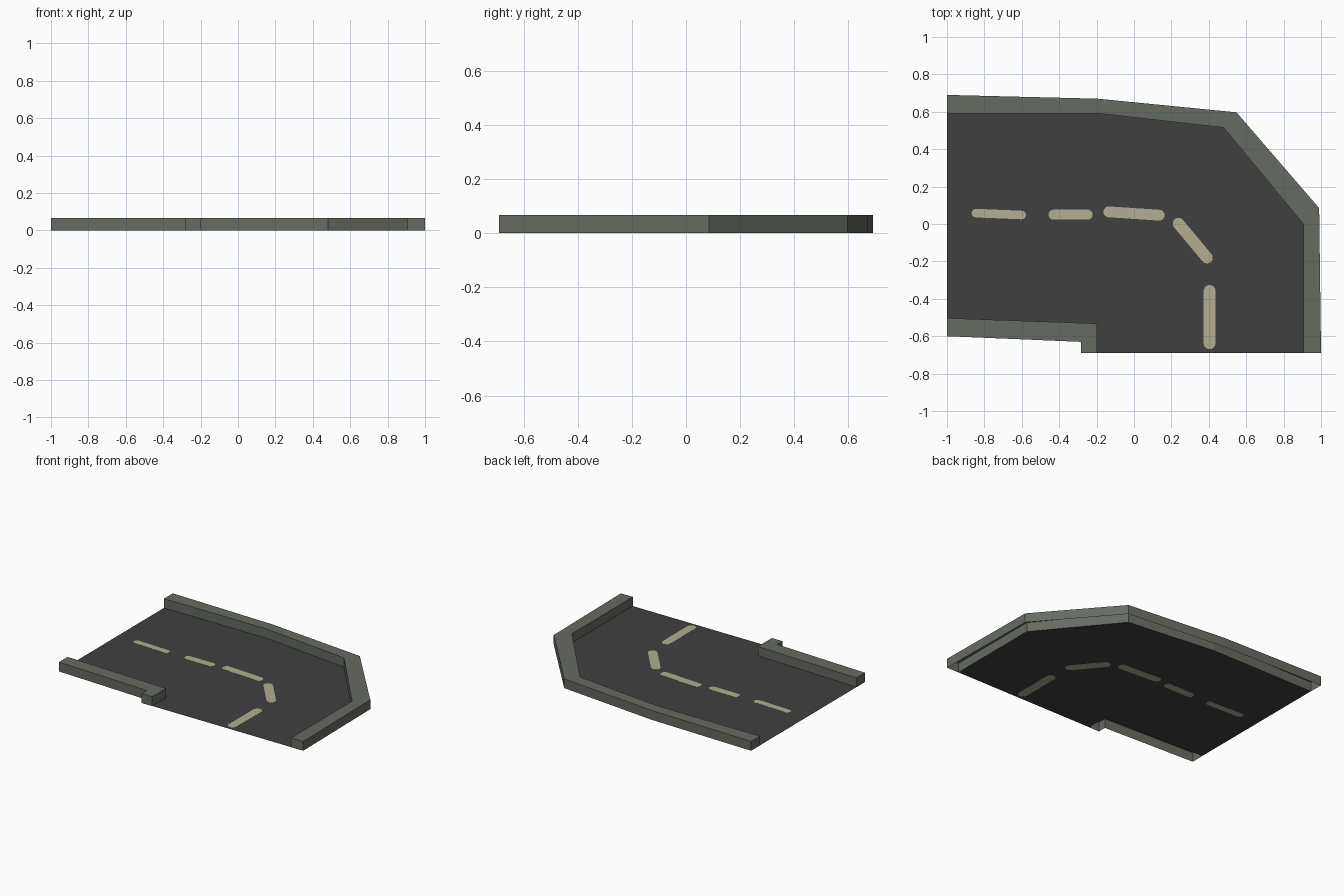
import bpy, bmesh, math
from mathutils import Vector

if "Cube" in bpy.data.objects:
    bpy.data.objects.remove(bpy.data.objects["Cube"])

H = 0.067       # kerb height
ROAD_Z = 0.001  # road sheet level


def material(name, rgb):
    m = bpy.data.materials.new(name)
    m.diffuse_color = (*rgb, 1)
    m.use_nodes = True
    m.node_tree.nodes["Principled BSDF"].inputs["Base Color"].default_value = m.diffuse_color
    return m


KERB = material("kerb grey green", (0.130, 0.147, 0.120))
ASPHALT = material("dark asphalt", (0.051, 0.051, 0.051))
PAINT = material("cream paint", (0.445, 0.423, 0.287))


def finish(name, bm, mat):
    me = bpy.data.meshes.new(name)
    bm.to_mesh(me)
    bm.free()
    me.materials.append(mat)
    ob = bpy.data.objects.new(name, me)
    bpy.context.collection.objects.link(ob)
    return ob


def kerb(name, right, left):
    """Hollow kerb, open below, between two edge paths of equal length."""
    bm = bmesh.new()
    tr, tl, br, bl = ([bm.verts.new((x, y, z)) for x, y in path]
                      for path, z in ((right, H), (left, H), (right, 0), (left, 0)))
    for i in range(len(right) - 1):
        bm.faces.new((tr[i], tr[i + 1], tl[i + 1], tl[i]))
    top, bottom = tr + tl[::-1], br + bl[::-1]
    n = len(top)
    for i in range(n):
        j = (i + 1) % n
        bm.faces.new((bottom[i], bottom[j], top[j], top[i]))
    return finish(name, bm, KERB)


def dash(name, a, b, r):
    """Thin round-ended painted stripe from a to b, visible on both sides of the road."""
    a, b = Vector(a), Vector(b)
    d = b - a
    ang = math.atan2(d.y, d.x)
    bm = bmesh.new()
    pts = []
    for centre, start in ((b, ang - math.pi / 2), (a, ang + math.pi / 2)):
        for k in range(9):
            t = start + math.pi * k / 8
            pts.append((centre.x + r * math.cos(t), centre.y + r * math.sin(t)))
    top = [bm.verts.new((x, y, 2 * ROAD_Z)) for x, y in pts]
    low = [bm.verts.new((x, y, 0)) for x, y in pts]
    bm.faces.new(top)
    bm.faces.new(low[::-1])
    for i in range(len(pts)):
        j = (i + 1) % len(pts)
        bm.faces.new((low[i], low[j], top[j], top[i]))
    return finish(name, bm, PAINT)


# Kerbs: long one around the outside of the bend, short one at the inside corner
far_in = [(-1, 0.59), (-0.18, 0.59), (0.48, 0.515), (0.905, 0), (0.905, -0.69)]
far_out = [(-1, 0.69), (-0.195, 0.67), (0.548, 0.597), (0.99, 0.085), (1, -0.69)]
near_in = [(-1, -0.503), (-0.198, -0.532), (-0.198, -0.69)]
near_out = [(-1, -0.6), (-0.283, -0.63), (-0.283, -0.69)]
kerb("outer_kerb", far_in, far_out)
kerb("inner_kerb", near_out, near_in)

# Road sheet between the kerbs
bm = bmesh.new()
bm.faces.new([bm.verts.new((x, y, ROAD_Z)) for x, y in near_in + far_in[::-1]])
finish("road", bm, ASPHALT)

# Centre line dashes following the bend
for i, (a, b, r) in enumerate([
    ((-0.845, 0.058), (-0.6, 0.048), 0.023),
    ((-0.43, 0.05), (-0.248, 0.05), 0.027),
    ((-0.135, 0.065), (0.135, 0.047), 0.029),
    ((0.238, 0.002), (0.39, -0.18), 0.031),
    ((0.404, -0.358), (0.404, -0.637), 0.032),
]):
    dash(f"lane_dash_{i + 1}", a, b, r)
